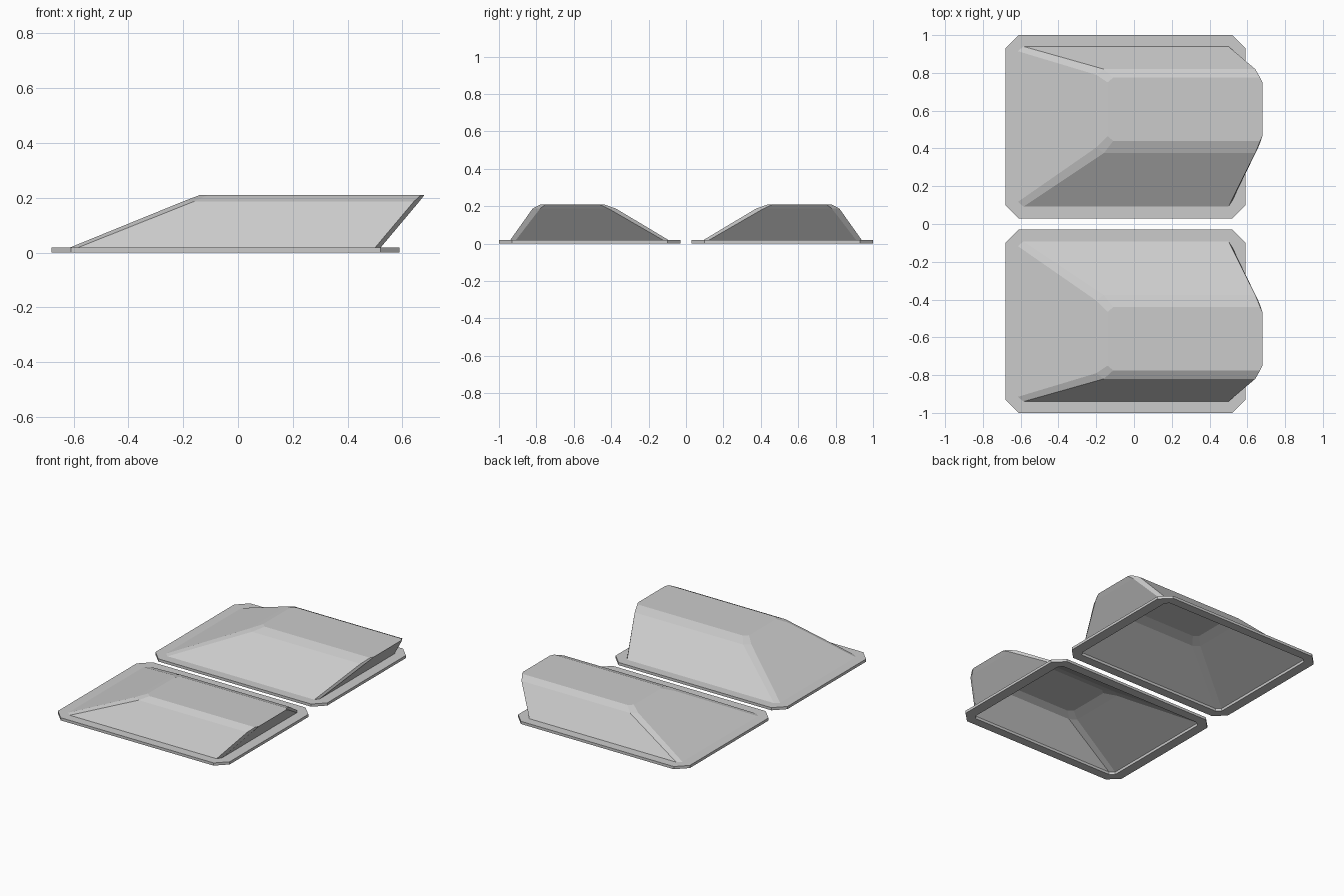
import bpy
import bmesh

if "Cube" in bpy.data.objects:
    bpy.data.objects.remove(bpy.data.objects["Cube"])


def octagon(x0, x1, y0, y1, front, rear, z):
    """Chamfered rectangle; front / rear = (chamfer in x, chamfer in y)."""
    (fx, fy), (rx, ry) = front, rear
    return [(x0 + fx, y0, z), (x1 - rx, y0, z), (x1, y0 + ry, z), (x1, y1 - ry, z),
            (x1 - rx, y1, z), (x0 + fx, y1, z), (x0, y1 - fy, z), (x0, y0 + fy, z)]


def loft(name, rings, mirror, cap=False):
    """Skin a stack of octagon rings; mirror = -1 flips to the other side."""
    bm = bmesh.new()
    loops = [[bm.verts.new((x, y * mirror, z)) for x, y, z in r] for r in rings]
    for a, b in zip(loops, loops[1:]):
        for i in range(8):
            j = (i + 1) % 8
            quad = [a[i], a[j], b[j], b[i]]
            bm.faces.new(quad if mirror > 0 else quad[::-1])
    if cap:
        bm.faces.new(loops[-1] if mirror > 0 else loops[-1][::-1])
    me = bpy.data.meshes.new(name)
    bm.to_mesh(me)
    bm.free()
    ob = bpy.data.objects.new(name, me)
    bpy.context.collection.objects.link(ob)
    return ob


T = 0.018  # flange thickness


def outer(z):
    return octagon(-0.68, 0.59, 0.03, 1.0, (0.07, 0.07), (0.07, 0.07), z)


def inner(z):
    return octagon(-0.615, 0.52, 0.092, 0.94, (0.03, 0.025), (0.02, 0.03), z)


for side, m in (("left", 1), ("right", -1)):
    # flat mounting flange with an open centre
    loft("flange_" + side, [inner(0), outer(0), outer(T), inner(T), inner(0)], m)
    # hollow scoop: sloped walls, bevelled shoulder, flat roof
    shoulder = octagon(-0.20, 0.662, 0.375, 0.82, (0.04, 0.03), (0.02, 0.04), 0.187)
    roof = octagon(-0.14, 0.68, 0.44, 0.775, (0.03, 0.025), (0.012, 0.025), 0.21)
    loft("scoop_" + side, [inner(T), shoulder, roof], m, cap=True)
